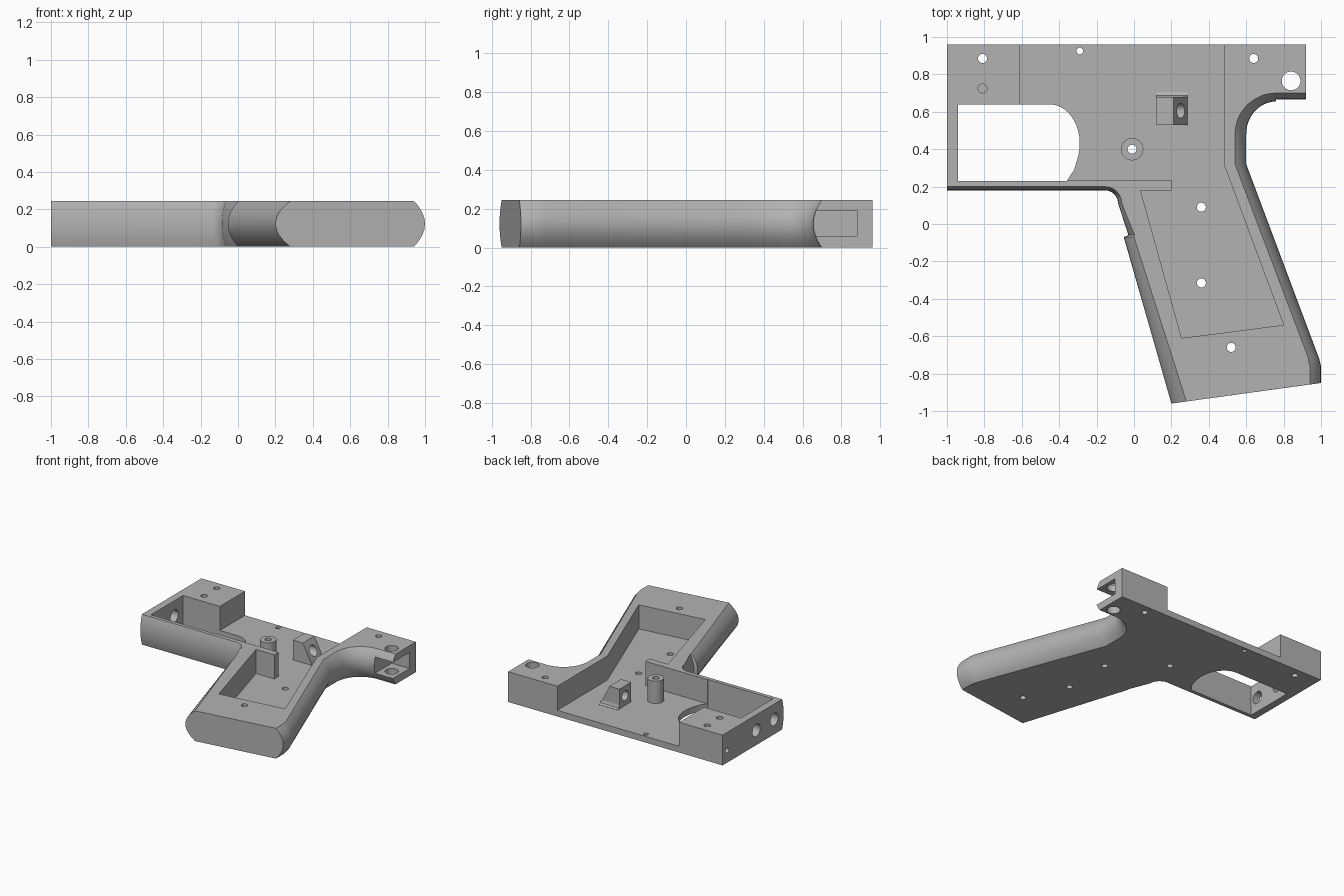
import bpy, bmesh, math
from mathutils import Matrix, Vector

cube = bpy.data.objects.get("Cube")
if cube:
    bpy.data.objects.remove(cube, do_unlink=True)

H = 0.245       # full thickness
FLOOR = 0.05    # thickness of the recessed floor

grey = bpy.data.materials.new("plain grey")
grey.use_nodes = True
grey.diffuse_color = (0.45, 0.45, 0.45, 1)
grey.node_tree.nodes["Principled BSDF"].inputs["Base Color"].default_value = grey.diffuse_color


def make(name, bm):
    bmesh.ops.recalc_face_normals(bm, faces=bm.faces)
    mesh = bpy.data.meshes.new(name)
    bm.to_mesh(mesh)
    bm.free()
    mesh.materials.append(grey)
    ob = bpy.data.objects.new(name, mesh)
    bpy.context.collection.objects.link(ob)
    return ob


def loft(name, rings):
    """Skin closed rings and cap both ends."""
    bm = bmesh.new()
    loops = [[bm.verts.new(p) for p in ring] for ring in rings]
    n = len(loops[0])
    for a, b in zip(loops, loops[1:]):
        for i in range(n):
            j = (i + 1) % n
            bm.faces.new((a[i], a[j], b[j], b[i]))
    bm.faces.new(loops[0])
    bm.faces.new(loops[-1])
    return make(name, bm)


def prism(name, pts, z0, z1):
    return loft(name, [[(x, y, z) for x, y in pts] for z in (z0, z1)])


def box(name, x0, x1, y0, y1, z0, z1):
    return prism(name, [(x0, y0), (x1, y0), (x1, y1), (x0, y1)], z0, z1)


def rod(name, center, r, length, axis="Z"):
    bm = bmesh.new()
    rot = Matrix.Rotation(math.pi / 2, 4, "Y") if axis == "X" else Matrix()
    bmesh.ops.create_cone(bm, cap_ends=True, segments=32, radius1=r, radius2=r,
                          depth=length, matrix=Matrix.Translation(center) @ rot)
    return make(name, bm)


def cut(target, cutter):
    cutter.hide_render = True
    mod = target.modifiers.new("cut", "BOOLEAN")
    mod.operation = "DIFFERENCE"
    mod.solver = "EXACT"
    mod.object = cutter
    bpy.context.view_layer.objects.active = target
    bpy.ops.object.modifier_apply(modifier=mod.name)
    bpy.data.objects.remove(cutter, do_unlink=True)


def arc(cx, cy, rx, ry, a0, a1, n):
    angles = [math.radians(a0 + (a1 - a0) * i / n) for i in range(n + 1)]
    return [(cx + rx * math.cos(a), cy + ry * math.sin(a)) for a in angles]


# Frame outline: widest outline at mid thickness, paired with the flat-face outline
outer = [(-1, 0.96), (0.92, 0.96), (0.92, 0.655)]
inner = [(-1, 0.96), (0.92, 0.96), (0.92, 0.70)]
outer += arc(0.76, 0.48, 0.16, 0.175, 90, 180, 12)
inner += arc(0.76, 0.48, 0.22, 0.22, 90, 180, 12)
outer += [(0.60, 0.32), (0.99, -0.72), (1.0, -0.76), (1.0, -0.85), (0.2, -0.96),
          (-0.055, -0.07), (-0.03, -0.06)]
inner += [(0.54, 0.32), (0.93, -0.71), (0.94, -0.76), (0.94, -0.858), (0.28, -0.949),
          (0.0, -0.07), (0.003, -0.06)]
outer += arc(-0.155, 0.11, 0.07, 0.07, 0, 90, 6) + [(-1, 0.18)]
inner += arc(-0.155, 0.11, 0.09, 0.09, 0, 90, 6) + [(-1, 0.20)]

rings = []
for k in range(13):
    u = -math.cos(math.pi * k / 12)
    rings.append([tuple(Vector((*o, 0)).lerp(Vector((*i, 0)), u * u)
                        + Vector((0, 0, H / 2 * (1 + u)))) for o, i in zip(outer, inner)])
frame = loft("frame_shell", rings)

# Recessed interior, open along the back edge
cut(frame, prism("pocket_cutter", [
    (-0.61, 1.1), (-0.61, 0.64), (-0.94, 0.64), (-0.94, 0.235), (0.2, 0.235), (0.2, 0.18),
    (0.035, 0.18), (0.255, -0.61), (0.8, -0.54), (0.48, 0.32), (0.48, 1.1)], FLOOR, 0.4))

# Guard opening with a rounded end
window = [(-0.94, 0.23), (-0.36, 0.23), (-0.32, 0.29)]
window += arc(-0.45, 0.43, 0.16, 0.21, -20, 90, 14) + [(-0.94, 0.64)]
cut(frame, prism("window_cutter", window, -0.1, 0.4))

# Slot in the rear fork
cut(frame, box("slot_cutter", 0.76, 1.1, 0.5, 0.88, 0.06, 0.19))

# Vertical through holes
for x, y, r in [(-0.81, 0.885, 0.024), (-0.29, 0.925, 0.018), (0.64, 0.885, 0.024),
                (0.84, 0.765, 0.05), (0.36, 0.09, 0.024), (0.36, -0.315, 0.024),
                (0.52, -0.66, 0.024), (-0.01, 0.4, 0.024)]:
    cut(frame, rod("hole_cutter", (x, y, 0.1), r, 1))

# Blind hole and holes in the end wall
cut(frame, rod("blind_cutter", (-0.81, 0.725, H), 0.024, 0.24))
for y, z, r, depth in [(0.9, 0.1, 0.022, 0.3), (0.53, 0.12, 0.05, 0.2), (0.3, 0.12, 0.05, 0.2)]:
    cut(frame, rod("end_cutter", (-1, y, z), r, depth, "X"))

# Hollow boss
boss = rod("screw_boss", (-0.01, 0.4, 0.135), 0.06, 0.19)
cut(boss, rod("boss_cutter", (-0.01, 0.4, 0.1), 0.024, 1))

# Wedge post with a cross hole and a small foot
profile = [(0.12, 0.04), (0.285, 0.04), (0.285, 0.06), (0.21, 0.21), (0.12, 0.21)]
post = loft("wedge_post", [[(x, y, z) for x, z in profile] for y in (0.53, 0.68)])
cut(post, rod("post_cutter", (0.2, 0.605, 0.13), 0.04, 0.4, "X"))
foot = [(0.68, 0.04), (0.705, 0.04), (0.705, 0.052), (0.687, 0.06), (0.68, 0.08)]
loft("post_foot", [[(x, y, z) for y, z in foot] for x in (0.12, 0.285)])

# Smooth the rounded surfaces, keep edges sharp
for ob in (frame, boss, post):
    bpy.ops.object.select_all(action="DESELECT")
    ob.select_set(True)
    bpy.context.view_layer.objects.active = ob
    bpy.ops.object.shade_smooth_by_angle(angle=math.radians(30))
